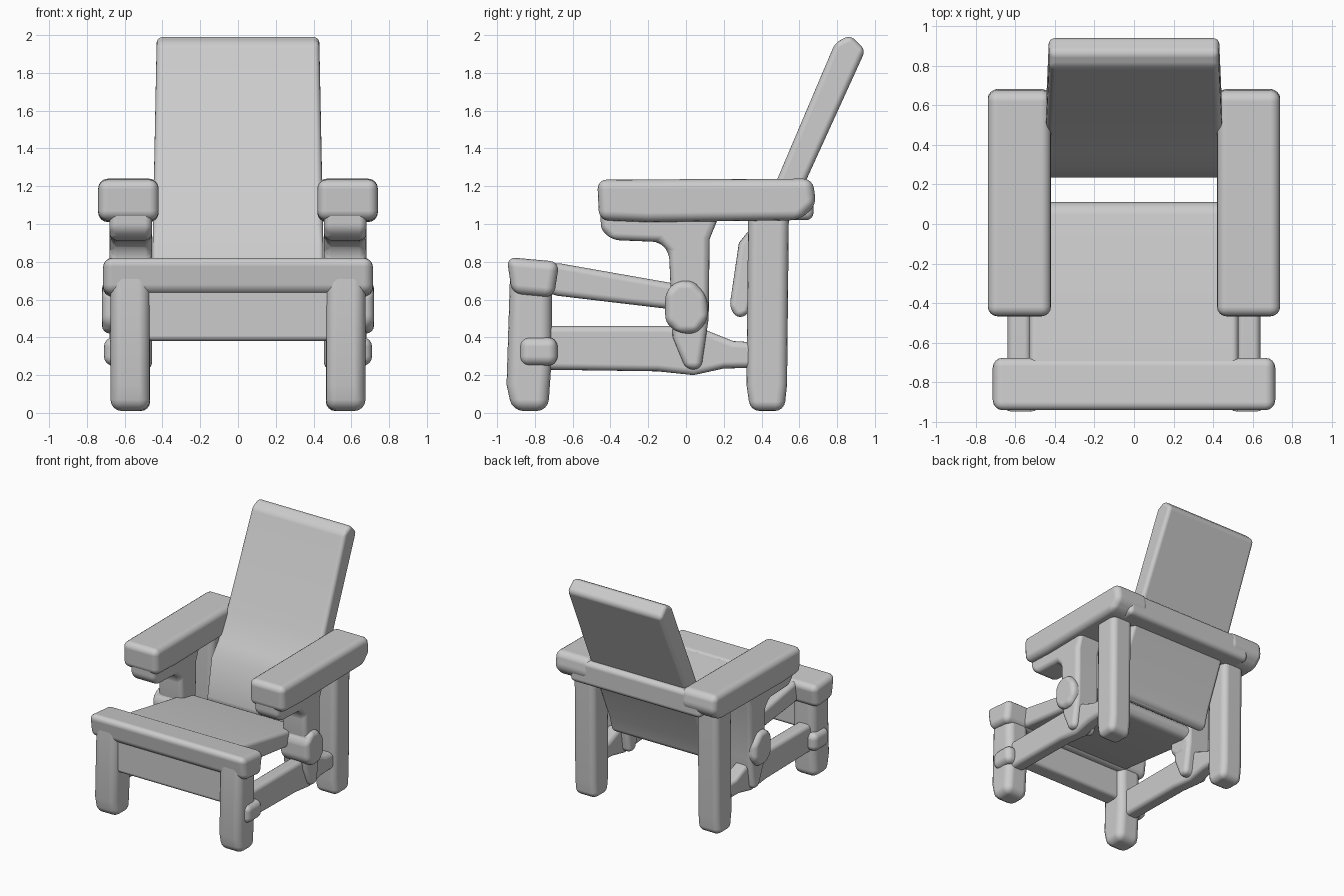
import bpy, bmesh


def part(name, profile, x0, x1, bevel=0.05, mirror=False, top_inset=0.0):
    """Extrude a (y, z) side profile from x0 to x1, then soften its edges."""
    bm = bmesh.new()
    zmin = min(p[1] for p in profile)
    zmax = max(p[1] for p in profile)
    sides = []
    for x, s in ((x0, 1), (x1, -1)):
        sides.append([bm.verts.new((x + s * top_inset * (z - zmin) / (zmax - zmin), y, z))
                      for y, z in profile])
    a, b = sides
    n = len(profile)
    bm.faces.new(a)
    bm.faces.new(b[::-1])
    for i in range(n):
        j = (i + 1) % n
        bm.faces.new((a[j], a[i], b[i], b[j]))
    bmesh.ops.recalc_face_normals(bm, faces=bm.faces)
    me = bpy.data.meshes.new(name)
    bm.to_mesh(me)
    bm.free()
    for p in me.polygons:
        p.use_smooth = True
    ob = bpy.data.objects.new(name, me)
    bpy.context.collection.objects.link(ob)
    if mirror:
        ob.modifiers.new("Mirror", 'MIRROR')
    bv = ob.modifiers.new("Bevel", 'BEVEL')
    bv.width = bevel
    bv.segments = 4
    bv.limit_method = 'ANGLE'
    bv.angle_limit = 0.6
    bv.harden_normals = True
    return ob


def box(y0, y1, z0, z1):
    return [(y0, z0), (y1, z0), (y1, z1), (y0, z1)]


# Front legs, top rail and recessed apron
part("front_leg", [(-0.92, 0.01), (-0.73, 0.01), (-0.71, 0.30), (-0.71, 0.78), (-0.93, 0.78), (-0.95, 0.15)],
     0.465, 0.675, 0.06, True)
part("front_rail", [(-0.92, 0.63), (-0.70, 0.61), (-0.67, 0.80), (-0.95, 0.825)], -0.715, 0.715, 0.05)
part("front_apron", box(-0.90, -0.76, 0.38, 0.72), -0.55, 0.55, 0.03)

# Sloping seat
part("seat", [(-0.80, 0.80), (-0.82, 0.66), (-0.68, 0.62), (0.08, 0.53), (0.12, 0.60), (0.08, 0.66), (-0.66, 0.79)],
     -0.53, 0.53, 0.035)
part("seat_rear_bar", [(-0.11, 0.48), (-0.04, 0.42), (0.06, 0.42), (0.12, 0.50), (0.11, 0.62),
                       (0.04, 0.70), (-0.05, 0.70), (-0.11, 0.64)], 0.45, 0.72, 0.05, True)

# Side stretchers with bolt-like bosses at the front legs
part("side_stretcher", [(-0.85, 0.23), (-0.15, 0.22), (0.04, 0.20), (0.20, 0.235), (0.42, 0.24), (0.42, 0.37),
                        (0.25, 0.38), (0.10, 0.44), (-0.10, 0.46), (-0.85, 0.46)], 0.52, 0.64, 0.035, True)
part("stretcher_boss", box(-0.88, -0.68, 0.25, 0.40), 0.60, 0.71, 0.05, True)

# Rear legs
part("rear_leg", [(0.34, 0.01), (0.52, 0.01), (0.535, 0.15), (0.545, 1.10), (0.33, 1.10), (0.32, 0.15)],
     0.465, 0.665, 0.05, True)

# Armrests with bracket and middle post
part("armrest", [(-0.46, 1.02), (-0.20, 1.01), (0.60, 1.02), (0.69, 1.10), (0.67, 1.24), (-0.47, 1.235)],
     0.42, 0.74, 0.05, True)
part("arm_bracket_post", [(-0.455, 1.12), (-0.45, 0.97), (-0.39, 0.915), (-0.14, 0.905), (-0.09, 0.85),
                          (-0.07, 0.40), (0.0, 0.23), (0.08, 0.23), (0.12, 0.50), (0.125, 0.92),
                          (0.17, 1.03), (0.17, 1.12)], 0.455, 0.68, 0.04, True)

# Reclined backrest and rear crossbar
part("backrest", [(0.23, 0.56), (0.27, 0.50), (0.33, 0.52), (0.37, 0.65), (0.53, 1.0), (0.64, 1.24),
                  (0.95, 1.92), (0.87, 2.0), (0.79, 1.96), (0.48, 1.23), (0.36, 1.0), (0.28, 0.90)],
     -0.46, 0.46, 0.035, top_inset=0.03)
part("rear_crossbar", box(0.48, 0.675, 1.02, 1.22), -0.60, 0.60, 0.04)
